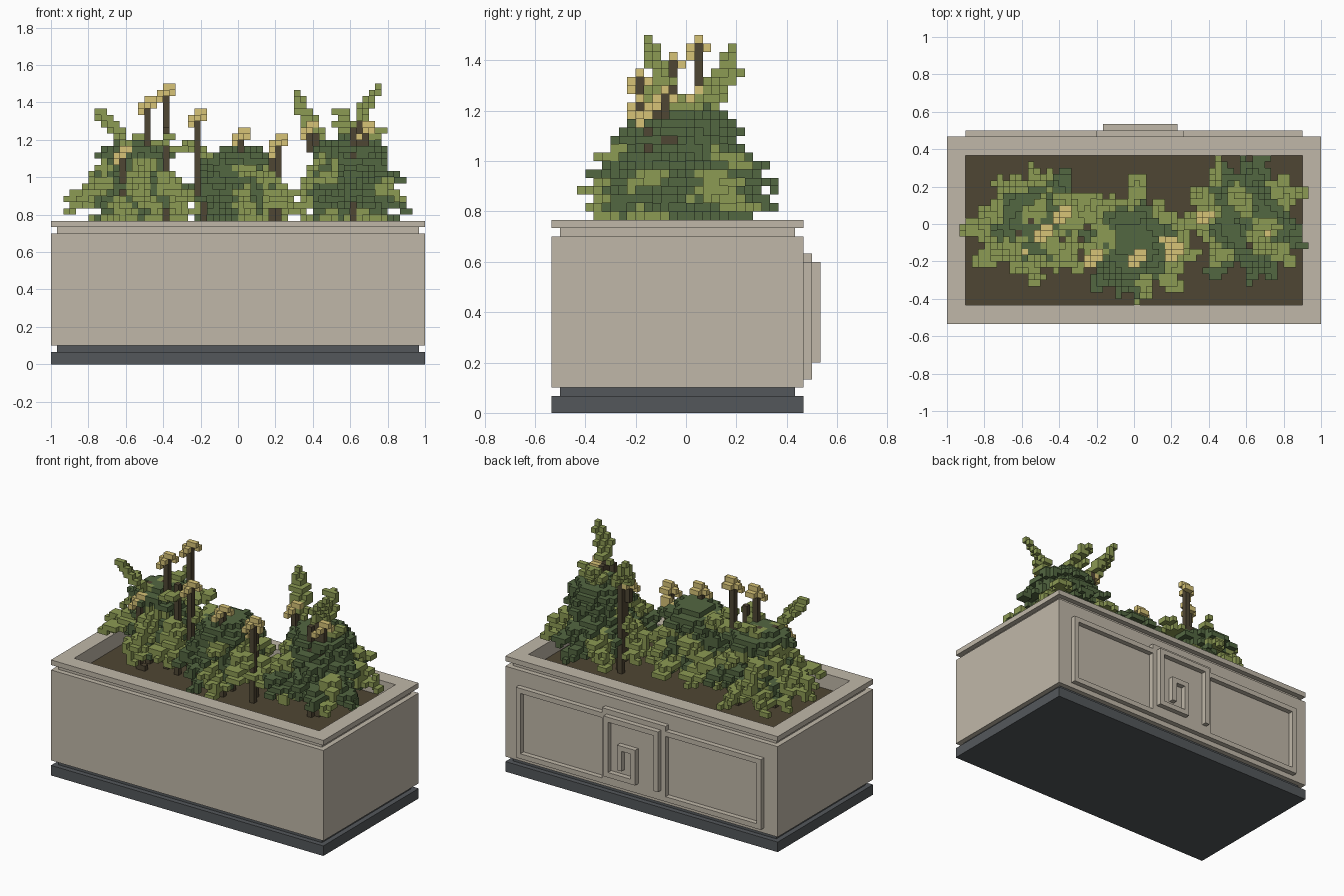
import bpy, bmesh, math, random
from mathutils import Vector

if "Cube" in bpy.data.objects:
    bpy.data.objects.remove(bpy.data.objects["Cube"])

random.seed(5)
V = 1 / 30  # block size


def material(name, rgb):
    m = bpy.data.materials.new(name)
    m.diffuse_color = (*rgb, 1)
    m.use_nodes = True
    m.node_tree.nodes["Principled BSDF"].inputs["Base Color"].default_value = m.diffuse_color
    return m


STONE = material("warm_stone", (0.53, 0.478, 0.395))
SLATE = material("dark_slate", (0.088, 0.097, 0.105))
BROWN = material("soil_brown", (0.078, 0.061, 0.033))
LIGHT = material("light_leaf", (0.265, 0.325, 0.088))
DARK = material("dark_leaf", (0.086, 0.135, 0.053))
TAN = material("blossom_tan", (0.68, 0.55, 0.185))


def finish(name, bm, mat, fix=True):
    if fix:
        bmesh.ops.recalc_face_normals(bm, faces=bm.faces)
    me = bpy.data.meshes.new(name)
    bm.to_mesh(me)
    bm.free()
    me.materials.append(mat)
    ob = bpy.data.objects.new(name, me)
    bpy.context.collection.objects.link(ob)


def loft(name, profile, mat):
    """Rectangular planter shell from (inset, z) pairs, capped at both ends."""
    bm = bmesh.new()
    loops = []
    for d, z in profile:
        x, y0, y1 = 1 - d, -16 * V + d, 14 * V - d
        loops.append([bm.verts.new(c) for c in
                      ((-x, y0, z), (x, y0, z), (x, y1, z), (-x, y1, z))])
    for a, b in zip(loops, loops[1:]):
        for i in range(4):
            j = (i + 1) % 4
            bm.faces.new((a[i], a[j], b[j], b[i]))
    bm.faces.new(loops[0])
    bm.faces.new(loops[-1])
    finish(name, bm, mat)


def boxes(name, items, mat):
    """Several boxes (x0, x1, y0, y1, z0, z1), in block units, as one object."""
    bm = bmesh.new()
    for x0, x1, y0, y1, z0, z1 in items:
        for v in bmesh.ops.create_cube(bm, size=1)["verts"]:
            v.co = Vector(((x0, x1)[v.co.x > 0], (y0, y1)[v.co.y > 0],
                           (z0, z1)[v.co.z > 0])) * V
    finish(name, bm, mat)


# planter
loft("base", [(0, 0), (0, 2 * V), (V, 2 * V), (V, 3 * V)], SLATE)
loft("planter_box", [(0, 3 * V), (0, 21 * V), (V, 21 * V), (V, 22 * V), (0, 22 * V),
                     (0, 23 * V), (3 * V, 23 * V), (3 * V, 20 * V - .005)], STONE)
boxes("soil", [(-27, 27, -13, 11, 19.5, 20)], BROWN)


# back ornament: two side frames open towards a centre slab, and a square spiral
def frame(x0, x1, outer, z0, z1):
    return [(x0, x1, 14, 15, z1 - 1, z1), (x0, x1, 14, 15, z0, z0 + 1),
            (outer, outer + 1, 14, 15, z0 + 1, z1 - 1)]


boxes("back_frames", frame(-27, -6, -27, 4, 18) + frame(8, 27, 26, 4, 18), STONE)
boxes("back_centre_panel", [(-6, 8, 14, 15, 4, 19)], STONE)
path = [(-5, 6), (-5, 17), (6, 17), (6, 6), (0, 6), (0, 12), (3, 12), (3, 8)]
boxes("back_spiral", [(min(a[0], b[0]), max(a[0], b[0]) + 1, 15, 16,
                       min(a[1], b[1]), max(a[1], b[1]) + 1)
                      for a, b in zip(path, path[1:])], STONE)

# plants on a block grid
cells = {}


def put(x, y, z, kind, over=False):
    key = (math.floor(x / V), math.floor(y / V), math.floor(z / V))
    if key[2] >= 20 and key[0] < 28 and (over or key not in cells):
        cells[key] = kind


def frond(x, y, z, ang, length, rise, droop, half, kind):
    """Arching leaf, one block thick, widest in the middle."""
    n = max(3, int(length / V * 1.6))
    c, s = math.cos(ang), math.sin(ang)
    for i in range(n + 1):
        t = i / n
        w = half * math.sin(math.pi * (0.12 + 0.8 * t))
        m = int(w / V * 1.5)
        for k in range(-m, m + 1):
            o = k * V / 1.5
            put(x + c * length * t - s * o, y + s * length * t + c * o,
                z + rise * t - droop * t * t - abs(o) * 0.3, kind)


def stem(x, y, top, lean=0.0, flower=True):
    z = 0.67
    while z < top:
        t = (z - 0.67) / (top - 0.67)
        put(x + lean * t, y, z, "stem", True)
        z += V / 2
    if flower:  # drooping cluster of blossom blocks
        cx = x + lean
        for dx, dy, dz in ((0, 0, 1), (1, 0, 1), (-1, 0, 0), (0, -1, 0), (0, 1, 0),
                           (1, 1, 0), (-1, -1, -1)):
            put(cx + dx * V, y + dy * V, top + dz * V, "blossom", True)


# flowering stems: x, y, tip height, lean
for s in ((-0.49, -0.05, 1.37, 0), (-0.42, 0.06, 1.44, 0.03), (-0.19, -0.17, 1.33, -0.03),
          (0.02, -0.17, 1.23, 0), (0.17, -0.1, 1.12, 0), (0.23, -0.15, 1.17, 0),
          (0.44, 0.05, 1.25, -0.05), (0.6, -0.07, 1.26, 0.08), (-0.6, -0.14, 1.12, -0.02)):
    stem(*s)
# thicker bare trunks
for x, y, top in ((-0.55, 0.0, 1.2), (-0.62, -0.05, 1.2), (0.0, -0.1, 1.1), (0.6, -0.12, 1.27),
                  (0.64, -0.09, 1.3), (0.64, -0.05, 1.25), (0.42, 0.08, 1.26), (-0.4, -0.08, 1.25)):
    stem(x, y, top, 0, False)

# tall upright leaves: start, heading, length, rise
for x, y, z, ang, ln, rise in ((-0.6, -0.1, 1.18, 3.7, 0.17, 0.18), (0.63, -0.07, 1.27, 5.7, 0.14, 0.22),
                               (0.44, 0.06, 1.23, 2.4, 0.18, 0.21), (0.6, 0.05, 1.22, 1.9, 0.17, 0.14),
                               (0.62, -0.05, 1.2, 0.3, 0.16, 0.04), (-0.6, -0.02, 1.15, 0.9, 0.2, 0.09),
                               (-0.5, -0.05, 1.15, 5.6, 0.2, 0.08), (-0.4, 0.0, 1.15, 0.3, 0.2, 0.03),
                               (-0.15, -0.15, 1.12, 3.0, 0.13, 0.05), (-0.1, -0.12, 1.1, 2.2, 0.17, 0.02)):
    frond(x, y, z, ang, ln, rise, 0, 0.05, "light")

# areas of dark leaves: x, y, radius
SHADE = ((-0.52, 0.0, 0.16), (-0.38, 0.25, 0.1), (-0.8, 0.22, 0.12), (-0.03, -0.1, 0.18),
         (-0.08, -0.32, 0.09), (0.62, 0.03, 0.19), (0.62, 0.28, 0.12), (0.86, -0.02, 0.14),
         (0.58, -0.25, 0.14))

# three bushes: centre x, y, radii, top height
for bx, by, rx, ry, top in ((-0.55, 0.0, 0.34, 0.32, 1.13), (0.01, -0.1, 0.3, 0.33, 1.1),
                            (0.6, 0.02, 0.33, 0.34, 1.15)):
    # dark crown
    for k in range(6):
        frond(bx, by, top + V, k * math.pi / 3 + 0.3, 0.2, 0.08, 0.14, 0.08, "dark")
    levels = 6
    for lv in range(levels):
        f = lv / (levels - 1)
        z = 0.78 + (top - 0.78) * f
        reach = (0.84, 1.0, 1.0, 0.88, 0.74, 0.6)[lv]
        count = (6, 7, 7, 6, 5, 5)[lv]
        for k in range(count):
            a = 2 * math.pi * (k + random.uniform(-0.3, 0.3)) / count + lv * 0.6
            r = reach / math.hypot(math.cos(a) / rx, math.sin(a) / ry)
            px, py = bx + math.cos(a) * r * 0.75, by + math.sin(a) * r * 0.75
            shaded = any(math.hypot(px - sx, py - sy) < sr for sx, sy, sr in SHADE)
            frond(bx, by, z, a, r * random.uniform(0.8, 1.1), 0.16, 0.19, 0.062,
                  "dark" if shaded else "light")
            # short inner leaves between the long ones
            frond(bx, by, z + V, a + 0.4, r * 0.66, 0.1, 0.12, 0.06, "dark")


# mesh only the exposed block faces, one object per colour
def blocks(name, kind, mat):
    bm = bmesh.new()
    verts = {}
    for c in [c for c, k in cells.items() if k == kind]:
        for ax in range(3):
            for side in (0, 1):
                nb = list(c)
                nb[ax] += 2 * side - 1
                if tuple(nb) in cells:
                    continue
                ring = []
                for u, w in ((0, 0), (1, 0), (1, 1), (0, 1)):
                    p = list(c)
                    p[ax] += side
                    p[(ax + 1) % 3] += u
                    p[(ax + 2) % 3] += w
                    p = tuple(p)
                    if p not in verts:
                        verts[p] = bm.verts.new(Vector(p) * V)
                    ring.append(verts[p])
                bm.faces.new(ring if side else ring[::-1])
    finish(name, bm, mat, False)


blocks("light_leaves", "light", LIGHT)
blocks("dark_leaves", "dark", DARK)
blocks("stems", "stem", BROWN)
blocks("blossoms", "blossom", TAN)
